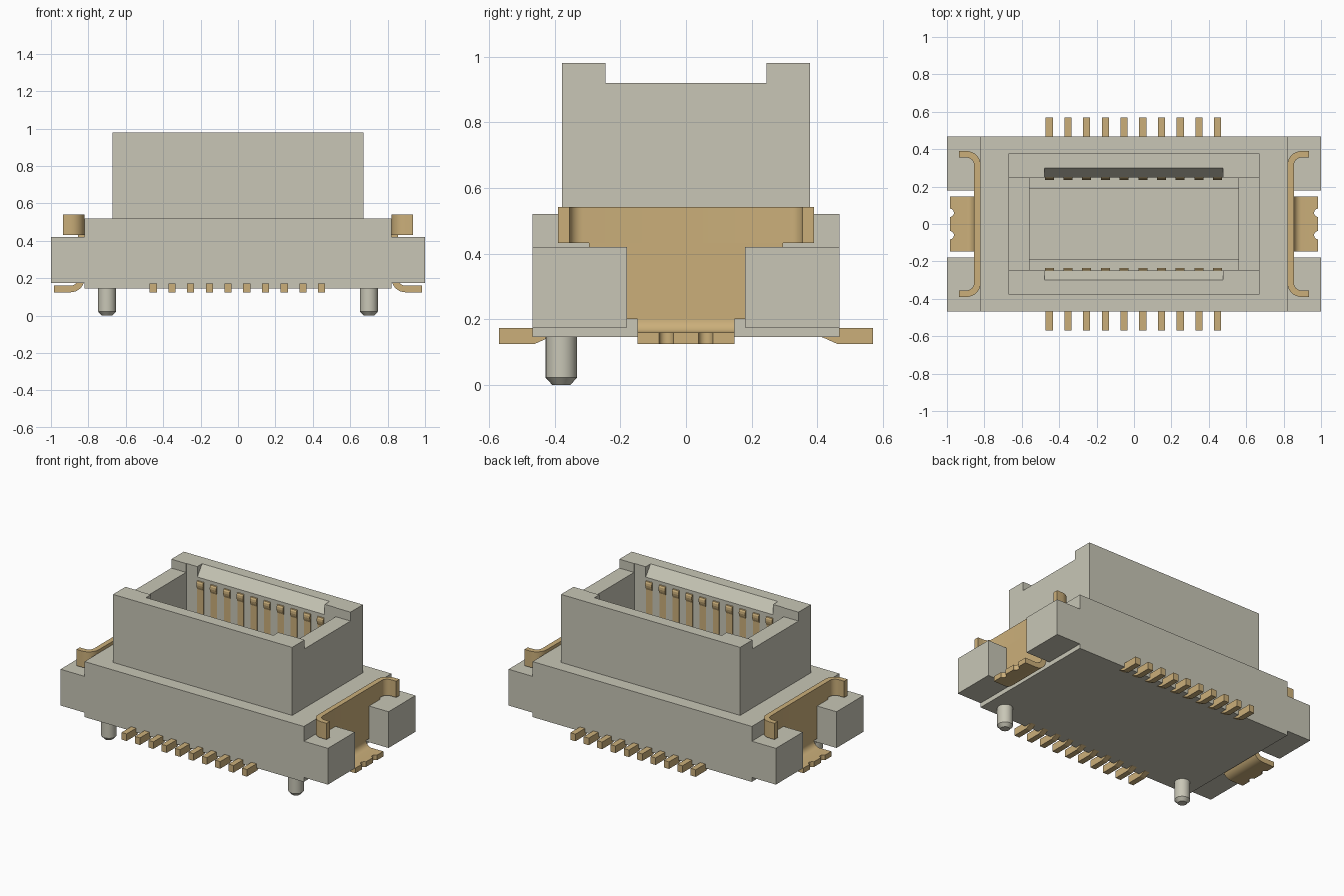
import bpy, bmesh, math

if "Cube" in bpy.data.objects:
    bpy.data.objects.remove(bpy.data.objects["Cube"], do_unlink=True)


def material(name, rgb):
    m = bpy.data.materials.new(name)
    m.use_nodes = True
    m.diffuse_color = (*rgb, 1)
    m.node_tree.nodes["Principled BSDF"].inputs["Base Color"].default_value = (*rgb, 1)
    return m


BEIGE = material("beige plastic", (0.578, 0.565, 0.468))
GOLD = material("gold metal", (0.597, 0.429, 0.195))


def prism(bm, pts, axis, lo, hi):
    """Extrude a 2D outline along an axis from lo to hi."""
    place = {"x": lambda a, b, t: (t, a, b),
             "y": lambda a, b, t: (a, t, b),
             "z": lambda a, b, t: (a, b, t)}[axis]
    face = bm.faces.new([bm.verts.new(place(a, b, lo)) for a, b in pts])
    ext = bmesh.ops.extrude_face_region(bm, geom=[face])["geom"]
    shift = [c - d for c, d in zip(place(0, 0, hi), place(0, 0, lo))]
    bmesh.ops.translate(bm, vec=shift, verts=[v for v in ext if isinstance(v, bmesh.types.BMVert)])


def box(bm, x0, x1, y0, y1, z0, z1):
    prism(bm, [(x0, y0), (x1, y0), (x1, y1), (x0, y1)], "z", z0, z1)


def arc(cx, cy, r, a0, a1, n=8):
    return [(cx + r * math.cos(math.radians(a0 + (a1 - a0) * i / n)),
             cy + r * math.sin(math.radians(a0 + (a1 - a0) * i / n))) for i in range(n + 1)]


def make(name, bm, mat):
    bmesh.ops.recalc_face_normals(bm, faces=bm.faces)
    me = bpy.data.meshes.new(name)
    bm.to_mesh(me)
    bm.free()
    me.materials.append(mat)
    ob = bpy.data.objects.new(name, me)
    bpy.context.collection.objects.link(ob)
    return ob


def activate(ob):
    bpy.ops.object.select_all(action="DESELECT")
    ob.select_set(True)
    bpy.context.view_layer.objects.active = ob


def boolean(ob, bm, op="DIFFERENCE"):
    """Combine a mesh into an object and discard the helper."""
    tool = make("helper", bm, ob.data.materials[0])
    tool.hide_render = True
    mod = ob.modifiers.new("bool", "BOOLEAN")
    mod.operation, mod.solver, mod.object = op, "EXACT", tool
    activate(ob)
    bpy.ops.object.modifier_apply(modifier=mod.name)
    bpy.data.objects.remove(tool, do_unlink=True)


def mirror_x(ob):
    activate(ob)
    ob.modifiers.new("mirror", "MIRROR").use_mirror_merge = False
    bpy.ops.object.modifier_apply(modifier="mirror")


# Housing: base block, tower and four corner ears
bm = bmesh.new()
box(bm, -0.82, 0.82, -0.468, 0.468, 0.145, 0.52)
housing = make("housing", bm, BEIGE)
bm = bmesh.new()
box(bm, -0.67, 0.67, -0.378, 0.378, 0.45, 0.98)
boolean(housing, bm, "UNION")
bm = bmesh.new()
for sx in (-1, 1):
    for sy in (-1, 1):
        xs, ys = sorted((sx * 0.78, sx)), sorted((sy * 0.18, sy * 0.468))
        box(bm, *xs, *ys, 0.175, 0.42)
boolean(housing, bm, "UNION")

# Cavity with a narrower floor, lowered end walls, lead-in chamfers
bm = bmesh.new()
box(bm, -0.56, 0.56, -0.248, 0.248, 0.36, 1.1)
boolean(housing, bm)
bm = bmesh.new()
box(bm, -0.56, 0.56, -0.186, 0.186, 0.30, 0.5)
boolean(housing, bm)
bm = bmesh.new()
box(bm, -0.8, 0.8, -0.245, 0.245, 0.92, 1.1)
boolean(housing, bm)
bm = bmesh.new()
for s in (-1, 1):
    prism(bm, [(s * y, z) for y, z in
               [(0.30, 0.98), (0.248, 0.91), (0.2, 0.91), (0.2, 1.05), (0.30, 1.05)]],
          "x", -0.478, 0.475)
boolean(housing, bm)

# Ten solder leads and contact strips on each long side
leads, contacts = bmesh.new(), bmesh.new()
LEAD = [(0.40, 0.15), (0.42, 0.143), (0.46, 0.125), (0.57, 0.125), (0.57, 0.173), (0.40, 0.173)]
CONTACT = [(0.255, 0.355), (0.245, 0.355), (0.245, 0.83), (0.239, 0.845), (0.236, 0.86),
           (0.237, 0.875), (0.242, 0.885), (0.255, 0.89)]
for i in range(10):
    x = -0.453 + 0.1 * i
    for s in (-1, 1):
        prism(leads, [(s * y, z) for y, z in LEAD], "x", x - 0.019, x + 0.019)
        prism(contacts, [(s * y, z) for y, z in CONTACT], "x", x - 0.024, x + 0.024)
make("solder_leads", leads, GOLD)
make("contact_strips", contacts, GOLD)

# Hold-down brackets: curled top strip, plate, curved foot with two notches
outer = [(0.935, 0.39)] + arc(0.895, 0.315, 0.075, 90, 180)
inner = arc(0.895, 0.315, 0.04, 180, 90) + [(0.935, 0.355)]
bm = bmesh.new()
prism(bm, outer + [(x, -y) for x, y in reversed(outer)]
      + [(x, -y) for x, y in reversed(inner)] + inner, "z", 0.432, 0.542)
box(bm, 0.82, 0.855, -0.295, 0.295, 0.41, 0.432)
box(bm, 0.82, 0.855, -0.18, 0.18, 0.2, 0.41)
strip = make("bracket_strips", bm, GOLD)
bm = bmesh.new()
prism(bm, arc(0.895, 0.2, 0.075, 180, 270) + [(0.983, 0.125), (0.983, 0.16)]
      + arc(0.895, 0.2, 0.04, 270, 180), "y", -0.148, 0.148)
foot = make("bracket_feet", bm, GOLD)
bm = bmesh.new()
for y in (-0.06, 0.06):
    prism(bm, arc(0.985, y, 0.022, 0, 345, 23), "z", 0.1, 0.2)
boolean(foot, bm)
mirror_x(strip)
mirror_x(foot)

# Locating pegs with tapered tips
bm = bmesh.new()
rings = [(0.028, 0.0), (0.048, 0.022), (0.048, 0.15)]
loops = [[bm.verts.new((x, y, z)) for x, y in arc(0.7, -0.38, r, 0, 345, 23)] for r, z in rings]
for a, b in zip(loops, loops[1:]):
    for i in range(24):
        j = (i + 1) % 24
        bm.faces.new((a[i], a[j], b[j], b[i]))
bm.faces.new(loops[0][::-1])
bm.faces.new(loops[-1])
pegs = make("locating_pegs", bm, BEIGE)
mirror_x(pegs)

# Smooth the curved metal and pegs
for ob in (strip, foot, pegs):
    activate(ob)
    bpy.ops.object.shade_smooth_by_angle(angle=math.radians(30))
